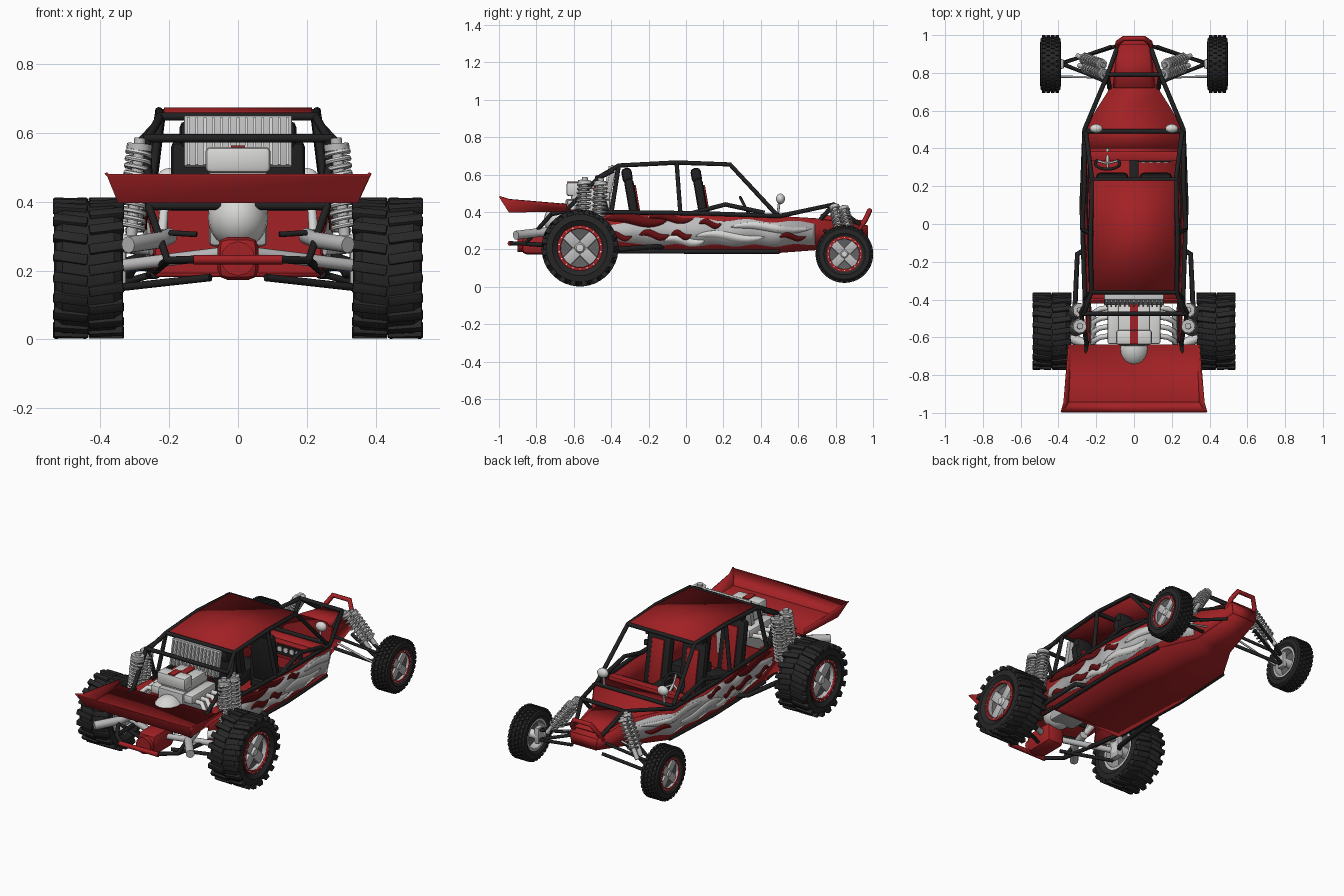
import bpy, bmesh, math
from mathutils import Vector, Matrix, Euler

if "Cube" in bpy.data.objects:
    bpy.data.objects.remove(bpy.data.objects["Cube"])


def material(name, r, g, b):
    m = bpy.data.materials.new(name)
    m.use_nodes = True
    m.diffuse_color = (r, g, b, 1)
    m.node_tree.nodes["Principled BSDF"].inputs["Base Color"].default_value = (r, g, b, 1)
    return m


RED = material("red paint", .36, .015, .018)
MAROON = material("dark red flame", .13, .005, .006)
BLACK = material("black tube", .015, .015, .016)
RUBBER = material("tyre rubber", .02, .02, .02)
SILVER = material("silver", .5, .5, .51)
PALE = material("pale metal", .68, .68, .67)
GREY = material("dark grey", .12, .12, .125)


def finish(name, bm, mat, mirror=False, thick=0, angle=35):
    me = bpy.data.meshes.new(name)
    bmesh.ops.recalc_face_normals(bm, faces=bm.faces)
    bm.to_mesh(me)
    bm.free()
    me.materials.append(mat)
    me.shade_smooth()
    me.set_sharp_from_angle(angle=math.radians(angle))
    ob = bpy.data.objects.new(name, me)
    bpy.context.collection.objects.link(ob)
    if thick:
        mod = ob.modifiers.new("Thickness", "SOLIDIFY")
        mod.thickness, mod.offset = thick, 0
    if mirror:
        ob.modifiers.new("Mirror", "MIRROR")
    return ob


def loft(name, sections, mat, mirror=False, thick=.008, closed=False):
    bm = bmesh.new()
    rows = [[bm.verts.new(p) for p in s] for s in sections]
    n = len(rows[0])
    for a, b in zip(rows, rows[1:]):
        for i in range(n if closed else n - 1):
            j = (i + 1) % n
            bm.faces.new((a[i], a[j], b[j], b[i]))
    bmesh.ops.remove_doubles(bm, verts=bm.verts, dist=1e-5)
    return finish(name, bm, mat, mirror, thick)


def lathe(name, profile, centre, mat, n=36):
    # closed profile of (x, radius) turned about the axle
    ring = lambda a: [Vector(centre) + Vector((x, r * math.cos(a), r * math.sin(a))) for x, r in profile]
    return loft(name, [ring(math.tau * i / n) for i in range(n + 1)], mat, True, 0, True)


def tube(name, pts, r, mat, mirror=True, res=2):
    cu = bpy.data.curves.new(name, "CURVE")
    cu.dimensions, cu.bevel_depth, cu.bevel_resolution, cu.use_fill_caps = "3D", r, res, True
    sp = cu.splines.new("POLY")
    sp.points.add(len(pts) - 1)
    for p, q in zip(sp.points, pts):
        p.co = (*q, 1)
    ob = bpy.data.objects.new(name, cu)
    bm = bmesh.new()
    bm.from_mesh(bpy.data.meshes.new_from_object(ob))
    bpy.data.objects.remove(ob)
    return finish(name, bm, mat, mirror, 0, 50)


def add_box(bm, matrix, size, bevel=0):
    v = bmesh.ops.create_cube(bm, size=1, matrix=matrix @ Matrix.Diagonal((*size, 1)))["verts"]
    if bevel:
        edges = list({e for x in v for e in x.link_edges})
        bmesh.ops.bevel(bm, geom=edges, offset=bevel, segments=2, affect="EDGES", profile=.5)


def box(name, loc, size, mat, tilt=0, bevel=0, mirror=False):
    bm = bmesh.new()
    add_box(bm, Matrix.Translation(loc) @ Matrix.Rotation(tilt, 4, "X"), size, bevel)
    return finish(name, bm, mat, mirror)


def ball(name, loc, size, mat, mirror=False):
    bm = bmesh.new()
    bmesh.ops.create_uvsphere(bm, u_segments=20, v_segments=12, radius=1,
                              matrix=Matrix.Translation(loc) @ Matrix.Diagonal((*size, 1)))
    return finish(name, bm, mat, mirror, angle=60)


def shock(name, top, bottom, r, turns):
    a, b = Vector(top), Vector(bottom)
    q = (b - a).to_track_quat("Z", "Y")
    steps = turns * 10
    coil = [a.lerp(b, .1 + .7 * i / steps) + q @ Vector((r * math.cos(i * .2 * math.pi), r * math.sin(i * .2 * math.pi), 0))
            for i in range(steps + 1)]
    tube(name + "_spring", coil, r * .2, PALE, res=1)
    tube(name + "_damper", [a, b], r * .5, SILVER)
    tube(name + "_collar", [a.lerp(b, .05), a.lerp(b, .11)], r * 1.1, SILVER)


# Body stations: y, top half width, top z, bottom half width, bottom z
STATIONS = [(-.63, .25, .415, .24, .21), (-.38, .257, .397, .24, .185), (.1, .275, .387, .255, .185),
            (.5, .26, .374, .235, .185), (.7, .135, .362, .12, .2), (.97, .09, .325, .08, .26)]


def side(y, u, lift=0):
    for a, b in zip(STATIONS, STATIONS[1:]):
        if y <= b[0]:
            break
    t = (y - a[0]) / (b[0] - a[0])
    _, xt, zt, xb, zb = [p + (q - p) * t for p, q in zip(a, b)]
    return (xb + (xt - xb) * u + lift, y, zb + (zt - zb) * u)


def across(ys, u, drop=0):
    out = []
    for y in ys:
        x, _, z = side(y, u)
        out.append([(-x, y, z + drop), (x, y, z + drop)])
    return out


# Tub: side panels, floor, hood, bulkheads
loft("side_panel", [[side(s[0], 0), side(s[0], 1)] for s in STATIONS], RED, True)
loft("floor_pan", across((-.42, -.38, .1, .5, .7, .97), 0), RED)
loft("hood", across((.4, .5, .7, .97), 1), RED)
loft("nose_panel", [[(-.09, .97, .325), (.09, .97, .325)], [(-.08, .97, .26), (.08, .97, .26)]], RED)
loft("hood_riser", [[(-.11, .72, .36), (-.09, .72, .385), (.09, .72, .385), (.11, .72, .36)],
                    [(-.09, .95, .32), (-.07, .95, .35), (.07, .95, .35), (.09, .95, .32)]], RED)
box("firewall", (0, -.4, .28), (.49, .01, .19), RED)
box("dashboard", (0, .36, .35), (.5, .05, .09), RED, bevel=.008)
box("dash_panel", (.11, .332, .36), (.17, .008, .06), BLACK)
for i in range(4):
    tube("gauge", [(.05 + i * .04, .333, .365), (.05 + i * .04, .323, .365)], .015, PALE, False, 3)
box("centre_console", (0, .25, .28), (.05, .2, .18), BLACK, bevel=.008)


# Painted flames on the flanks
def flame(name, y0, y1, u, half, mat, lift, sweep=.06, n=16):
    rows = []
    for i in range(n + 1):
        t = i / n
        h = half * math.sin(math.pi * t) ** .5 if 0 < i < n else .005
        c = u + sweep * math.sin(math.tau * t)
        y = y0 + (y1 - y0) * t
        rows.append([side(y, c - h, lift), side(y, c + h, lift)])
    loft(name, rows, mat, True, .002)


rows = []
for i in range(71):
    y = -.46 + 1.15 * i / 70
    taper = min(1, .25 + i / 16)
    rows.append([side(y, .5 - (.32 + .03 * math.sin(y * 30)) * taper, .006),
                 side(y, .5 + (.37 + .04 * math.sin(y * 24)) * taper, .006)])
loft("silver_flank", rows, SILVER, True, .002)
for y0, y1, u in [(.05, .42, .42), (.24, .67, .68), (-.12, .1, .3)]:
    flame("pale_flash", y0, y1, u, .11, PALE, .008)
for y0, y1, u, h in [(-.43, -.1, .82, .14), (-.2, .04, .88, .09), (-.25, -.09, .44, .1), (-.08, .03, .45, .09),
                     (.07, .19, .76, .09), (.5, .64, .42, .09), (-.42, -.29, .4, .08)]:
    flame("red_flame", y0, y1, u, h, MAROON, .01)

# Roof and roll cage
loft("roof_panel", [[(-.215, y, z), (.215, y, z)] for y, z in [(-.36, .65), (-.05, .67), (.235, .66)]], RED)
T = .012
cage = {
    "roof_rail": [(.265, -.475, .58), (.226, -.36, .648), (.23, -.05, .664), (.222, .235, .654), (.255, .485, .385)],
    "belt_rail": [(.258, -.46, .4), (.277, .1, .392), (.262, .5, .378), (.14, .79, .44), (.09, .93, .33)],
    "middle_pillar": [(.23, -.05, .66), (.272, -.03, .39)],
    "rear_pillar": [(.226, -.36, .648), (.26, -.4, .39)],
    "rear_brace": [(.265, -.475, .58), (.257, -.42, .4)],
    "rear_diagonal": [(.24, -.39, .62), (.28, -.47, .58), (.25, -.64, .41)],
    "door_bar": [(.272, .02, .39), (.262, .21, .44), (.262, .42, .395)],
    "sill_tube": [(.243, -.4, .19), (.257, .1, .188), (.237, .5, .188)],
    "tower_leg": [(.13, .72, .36), (.14, .79, .44)],
}
for name, pts in cage.items():
    tube(name, pts, T, BLACK)
for name, x, y, z in [("rear_crossbar", .275, -.475, .585), ("roof_rear_bar", .226, -.36, .648), ("roof_front_bar", .222, .235, .654),
                      ("cowl_bar", .257, .49, .385), ("front_tower_bar", .14, .79, .44), ("roof_middle_bar", .23, -.05, .658)]:
    tube(name, [(-x, y, z), (x, y, z)], T, BLACK, False)

# Seats, steering wheel
for y in (.1, -.27):
    for x in (-.115, .115):
        box("seat_cushion", (x, y + .07, .25), (.17, .2, .08), BLACK, .1, .02)
        box("seat_back", (x, y - .01, .41), (.16, .05, .34), BLACK, .17, .02)
        box("headrest", (x, y - .045, .595), (.11, .055, .08), BLACK, .17, .02)
        box("seat_insert", (x, y + .018, .41), (.08, .012, .27), RED, .17, .004)
tilt = Euler((-1.1, 0, 0)).to_matrix()
centre = Vector((-.14, .32, .42))
rim = [centre + tilt @ Vector((.065 * math.cos(math.tau * i / 24), .065 * math.sin(math.tau * i / 24), 0)) for i in range(25)]
tube("steering_wheel", rim, .008, BLACK, False)
for i in range(3):
    tube("steering_spoke", [centre, rim[i * 8 + 2]], .006, SILVER, False)
tube("steering_column", [centre, (-.14, .4, .36)], .008, SILVER, False)

# Headlights, front bumper
ball("headlight", (.2, .505, .47), (.034, .024, .028), PALE, True)
tube("headlight_stalk", [(.2, .5, .46), (.2, .49, .385)], .007, SILVER)
tube("front_bumper", [(-.09, .92, .3), (-.085, .96, .36), (-.055, .982, .408), (.055, .982, .408), (.085, .96, .36), (.09, .92, .3)],
     .014, RED, False)

# Tail wing and its supports
loft("tail_wing", [[(-t, y, zt), (-f, y, zf), (f, y, zf), (t, y, zt)] for y, t, f, zt, zf in
                   [(-.637, .345, .335, .442, .405), (-.945, .37, .347, .468, .4), (-.996, .385, .378, .484, .478)]], RED)
tube("wing_support_bar", [(-.265, -.72, .388), (.265, -.72, .388)], T, BLACK, False)
tube("rear_hoop", [(.26, -.72, .388), (.205, -.86, .23), (.12, -.935, .232)], T, BLACK)
tube("rear_bumper", [(-.13, -.94, .232), (.13, -.94, .232)], .014, RED, False)
tube("tail_frame", [(.24, -.42, .2), (.205, -.86, .23)], T, BLACK)
tube("wing_strut", [(.25, -.62, .41), (.26, -.72, .388)], T, BLACK)
tube("tail_stay", [(.12, -.78, .305), (.2, -.76, .31)], .008, BLACK)

# Engine, gearbox, exhaust
box("engine_block", (0, -.52, .37), (.17, .25, .2), SILVER, bevel=.015)
box("intake", (0, -.51, .495), (.17, .21, .06), PALE, bevel=.01)
box("intake_stripe", (0, -.51, .527), (.04, .2, .008), RED)
box("air_scoop", (0, -.6, .522), (.19, .08, .075), PALE, bevel=.015)
box("scoop_badge_strip", (0, -.6, .561), (.04, .07, .006), RED)
box("radiator", (0, -.4, .575), (.315, .03, .15), SILVER, -.2, .004)
for i in range(13):
    box("radiator_fin", (-.144 + i * .024, -.417, .575), (.008, .02, .14), PALE, -.2)
box("cylinder_head", (.11, -.52, .44), (.06, .23, .05), PALE, bevel=.01, mirror=True)
ball("bell_housing", (0, -.66, .355), (.088, .1, .092), PALE)
box("gearbox", (0, -.78, .235), (.12, .2, .125), RED, bevel=.03)
tube("gearbox_cap", [(0, -.85, .235), (0, -.9, .235)], .05, RED, False, 4)
for i in range(4):
    y = -.44 - i * .05
    tube("exhaust_header", [(.12, y, .42), (.18, y - .01, .425), (.215, y - .03, .39), (.22, -.7, .31)], .014, PALE)
tube("muffler", [(.2, -.68, .3), (.23, -.8, .288), (.32, -.91, .275)], .024, SILVER, res=4)


# Wheels
def wheel(name, x, y, z, w, r, rim_r, lugs, rows, lug_size, skew):
    c, h = (x, y, z), w / 2
    lathe(name + "_tyre", [(-h * .8, rim_r), (-h, r * .72), (-h * .95, r * .88), (-h * .75, r * .95), (h * .75, r * .95),
                           (h * .95, r * .88), (h, r * .72), (h * .8, rim_r)], c, RUBBER, 48)
    lathe(name + "_rim_ring", [(h * .72, rim_r * .86), (h * .9, rim_r * .88), (h * .88, rim_r * 1.03), (h * .7, rim_r * 1.03)], c, RED)
    lathe(name + "_rim_barrel", [(-h * .8, rim_r * .86), (h * .8, rim_r * .86), (h * .8, rim_r * 1.02), (-h * .8, rim_r * 1.02)], c, SILVER)
    lathe(name + "_rim_dish", [(h * .1, 0), (h * .35, 0), (h * .55, rim_r * .9), (h * .1, rim_r * .9)], c, GREY)
    lathe(name + "_hub", [(-h * 1.1, 0), (h * .8, 0), (h * .8, rim_r * .17), (h * .6, rim_r * .28), (-h * 1.1, rim_r * .28)], c, PALE, 16)
    bm = bmesh.new()
    for i in range(4):
        m = Matrix.Translation(c) @ Matrix.Rotation(math.pi / 4 + i * math.pi / 2, 4, "X")
        add_box(bm, m @ Matrix.Translation((h * .55, 0, rim_r * .55)), (h * .3, rim_r * .5, rim_r * .75), rim_r * .06)
    finish(name + "_spokes", bm, SILVER, True)
    bm = bmesh.new()
    for i in range(18):
        m = Matrix.Translation(c) @ Matrix.Rotation(math.tau * i / 18, 4, "X")
        add_box(bm, m @ Matrix.Translation((h * .9, 0, rim_r * .95)), [rim_r * .06] * 3)
    finish(name + "_rim_bolts", bm, PALE, True)
    bm = bmesh.new()
    for k, off in enumerate(rows):
        for i in range(lugs):
            m = Matrix.Translation(c) @ Matrix.Rotation(math.tau * (i + k / 2) / lugs, 4, "X")
            m = m @ Matrix.Translation((off, 0, r - lug_size[2] / 2)) @ Matrix.Rotation(math.copysign(skew, off), 4, "Z")
            add_box(bm, m, lug_size, .003)
    finish(name + "_tread", bm, RUBBER, True)


wheel("rear_wheel", .435, -.567, .207, .2, .205, .118, 20, (-.052, .052), (.1, .03, .026), .15)
wheel("front_wheel", .442, .847, .175, .11, .154, .092, 34, (-.036, -.012, .012, .036), (.02, .02, .012), 0)

# Front suspension
for y in (.74, .94):
    tube("front_lower_arm", [(.1, y, .23), (.39, .85, .15)], .01, BLACK)
    tube("front_upper_arm", [(.12, y, .3), (.38, .85, .21)], .009, BLACK)
tube("tie_rod", [(.1, .775, .25), (.39, .78, .18)], .006, SILVER)
box("front_upright", (.385, .847, .18), (.03, .05, .1), SILVER, bevel=.008, mirror=True)
shock("front_shock_inner", (.15, .79, .44), (.29, .84, .23), .027, 8)
shock("front_shock_outer", (.16, .84, .43), (.3, .89, .23), .027, 8)

# Rear suspension
tube("trailing_arm", [(.25, -.13, .21), (.3, -.16, .215), (.315, -.5, .19), (.36, -.567, .2)], .014, BLACK)
tube("rear_lower_link", [(.08, -.75, .18), (.35, -.6, .15)], .011, BLACK)
tube("drive_shaft", [(.05, -.75, .25), (.4, -.567, .207)], .018, SILVER)
tube("axle_sleeve", [(.25, -.64, .27), (.34, -.6, .28)], .026, PALE)
box("rear_upright", (.345, -.567, .22), (.04, .08, .14), SILVER, bevel=.01, mirror=True)
shock("rear_shock_front", (.285, -.455, .58), (.315, -.47, .25), .034, 11)
shock("rear_shock_back", (.285, -.54, .585), (.315, -.56, .25), .034, 11)
